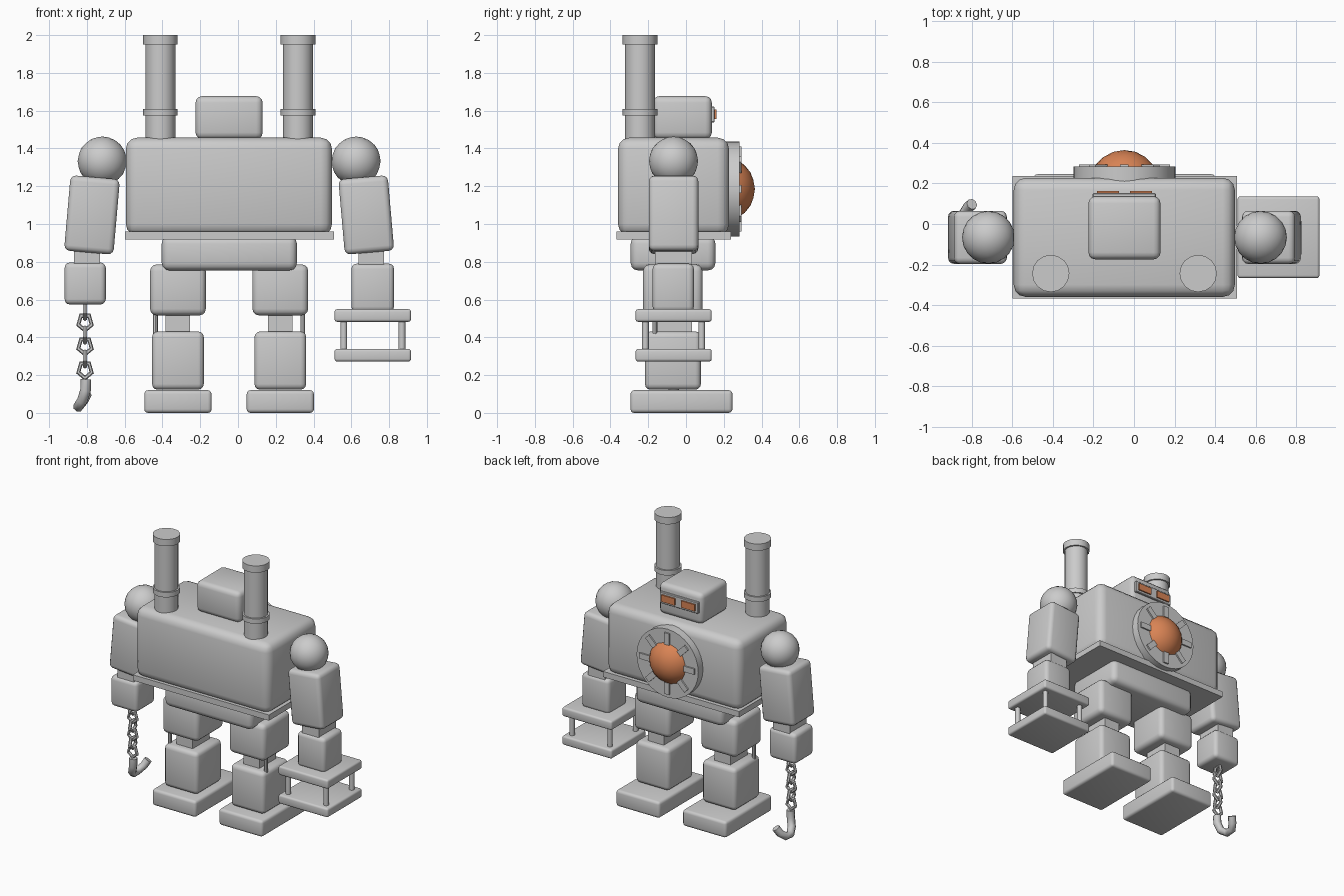
import bpy, bmesh, math
from mathutils import Matrix, Vector

if "Cube" in bpy.data.objects:
    bpy.data.objects.remove(bpy.data.objects["Cube"])

CX, AY = -0.047, -0.066   # body centre line, limb centre depth


def material(name, rgb):
    m = bpy.data.materials.new(name)
    m.diffuse_color = (*rgb, 1)
    m.use_nodes = True
    m.node_tree.nodes["Principled BSDF"].inputs["Base Color"].default_value = m.diffuse_color
    return m


GREY = material("steel grey", (0.6, 0.6, 0.6))
ORANGE = material("furnace orange", (0.70, 0.23, 0.09))


def finish(name, bm, mat, smooth=True):
    me = bpy.data.meshes.new(name)
    bm.to_mesh(me)
    bm.free()
    me.materials.append(mat)
    ob = bpy.data.objects.new(name, me)
    bpy.context.collection.objects.link(ob)
    if smooth:
        bpy.ops.object.select_all(action='DESELECT')
        ob.select_set(True)
        bpy.context.view_layer.objects.active = ob
        bpy.ops.object.shade_smooth_by_angle(angle=math.radians(35))
    return ob


def box(name, loc, size, r=0.0, mat=GREY, rot=None, seg=3):
    bm = bmesh.new()
    bmesh.ops.create_cube(bm, size=1, matrix=Matrix.Diagonal((*size, 1)))
    if r:
        bmesh.ops.bevel(bm, geom=bm.edges[:], offset=r, segments=seg,
                        profile=0.5, affect='EDGES')
    bmesh.ops.transform(bm, verts=bm.verts,
                        matrix=Matrix.Translation(loc) @ (rot or Matrix()))
    return finish(name, bm, mat, r > 0)


def span(name, x, y, z, r=0.0, **kw):
    """Box given by its low and high limits on each axis."""
    return box(name, [(a + b) / 2 for a, b in (x, y, z)],
               [b - a for a, b in (x, y, z)], r, **kw)


def cylinder(name, loc, radius, depth, sides=16, axis='Z'):
    bm = bmesh.new()
    rot = Matrix.Rotation(math.pi / 2, 4, 'X') if axis == 'Y' else Matrix()
    bmesh.ops.create_cone(bm, cap_ends=True, segments=sides, radius1=radius,
                          radius2=radius, depth=depth,
                          matrix=Matrix.Translation(loc) @ rot)
    return finish(name, bm, GREY)


def ball(name, loc, radius, mat=GREY):
    bm = bmesh.new()
    bmesh.ops.create_icosphere(bm, subdivisions=3, radius=radius,
                               matrix=Matrix.Translation(loc))
    return finish(name, bm, mat)


# Torso, base plate, pelvis
span("torso", (-0.594, 0.498), (-0.36, 0.228), (0.94, 1.457), 0.06)
span("torso_base_plate", (-0.599, 0.508), (-0.367, 0.238), (0.918, 0.96))
span("pelvis", (-0.404, 0.312), (-0.293, 0.156), (0.754, 0.935), 0.04)

# Head with visor and two eyes
span("head", (-0.225, 0.131), (-0.175, 0.137), (1.45, 1.677), 0.035)
span("visor", (-0.204, 0.108), (0.12, 0.152), (1.538, 1.622), 0.004, seg=1)
for s in (-1, 1):
    box("eye", (CX + s * 0.081, 0.153, 1.58), (0.108, 0.018, 0.05), mat=ORANGE)

# Furnace port: disc, glowing dome, eight clamps
PORT_Z = 1.185
cylinder("port_disc", (CX, 0.231, PORT_Z), 0.251, 0.104, 32, 'Y')
ball("furnace_dome", (CX, 0.19, PORT_Z), 0.175, ORANGE)
for i in range(8):
    turn = Matrix.Rotation(i * math.pi / 4, 4, 'Y')
    off = turn @ Vector((0, 0, 0.182))
    box("port_clamp", Vector((CX, 0.276, PORT_Z)) + off,
        (0.042, 0.036, 0.085), rot=turn)

for s in (-1, 1):
    # Smokestacks
    x = CX + s * 0.364
    cylinder("smokestack", (x, -0.244, 1.69), 0.08, 0.6)
    cylinder("smokestack_cap", (x, -0.244, 1.975), 0.092, 0.05)
    cylinder("smokestack_ring", (x, -0.244, 1.592), 0.092, 0.036)

    # Legs
    x = CX + s * 0.271
    box("thigh", (x, -0.07, 0.651), (0.295, 0.315, 0.27), 0.035)
    box("knee", (x, -0.067, 0.475), (0.13, 0.195, 0.15))
    box("shin", (x, -0.069, 0.277), (0.274, 0.296, 0.308), 0.03)
    box("foot", (x, -0.024, 0.06), (0.356, 0.54, 0.12), 0.02)
    cylinder("knee_piston", (x + s * 0.119, -0.165, 0.475), 0.013, 0.15, 8)

    # Arms
    ball("shoulder", (CX + s * 0.672, AY, 1.333), 0.13)
    box("upper_arm", (CX + s * 0.726, AY, 1.048), (0.262, 0.262, 0.40), 0.03,
        rot=Matrix.Rotation(-s * math.radians(5), 4, 'Y'))
    box("elbow", (CX + s * 0.752, AY, 0.82), (0.136, 0.195, 0.12))

# Forearms
span("forearm_hook_side", (-0.918, -0.70), (-0.177, 0.042), (0.574, 0.796), 0.028)
span("forearm_press_side", (0.60, 0.826), (-0.177, 0.042), (0.535, 0.79), 0.028)

# Press hand: two plates joined by four posts
for z in ((0.482, 0.549), (0.272, 0.339)):
    span("press_plate", (0.511, 0.916), (-0.267, 0.136), z, 0.014)
for x in (0.56, 0.868):
    for y in (-0.215, 0.083):
        cylinder("press_post", (x, y, 0.41), 0.018, 0.16, 12)


def link(z, across):
    """Chunky five-sided chain link."""
    bm = bmesh.new()
    n, m, R, r = 5, 6, 0.037, 0.012
    rings = []
    for i in range(n):
        a = 2 * math.pi * i / n - math.pi / 2
        ring = []
        for j in range(m):
            b = 2 * math.pi * j / m
            d = R + r * math.cos(b)
            p = Vector((d * math.cos(a), r * math.sin(b), d * math.sin(a) * 1.15))
            if across:
                p = Vector((-p.y, p.x, p.z))
            ring.append(bm.verts.new(p + Vector((-0.81, AY, z))))
        rings.append(ring)
    for i in range(n):
        p, q = rings[i], rings[(i + 1) % n]
        for j in range(m):
            k = (j + 1) % m
            bm.faces.new((p[j], q[j], q[k], p[k]))
    bmesh.ops.recalc_face_normals(bm, faces=bm.faces)
    finish("chain_link", bm, GREY)


# Chain
for i in range(6):
    link(0.543 - i * 0.0632, i % 2 == 0)

# Hook: swept round bar
curve = bpy.data.curves.new("hook", 'CURVE')
curve.dimensions = '3D'
curve.bevel_depth = 0.028
curve.bevel_resolution = 2
curve.use_fill_caps = True
path = [(-0.805, -0.066, 0.178), (-0.807, -0.066, 0.12), (-0.825, -0.05, 0.064),
        (-0.845, -0.005, 0.033), (-0.843, 0.045, 0.036), (-0.82, 0.08, 0.065),
        (-0.80, 0.098, 0.105)]
sp = curve.splines.new('POLY')
sp.points.add(len(path) - 1)
for pt, co in zip(sp.points, path):
    pt.co = (*co, 1)
sp.use_smooth = True
curve.materials.append(GREY)
bpy.context.collection.objects.link(bpy.data.objects.new("hook", curve))
